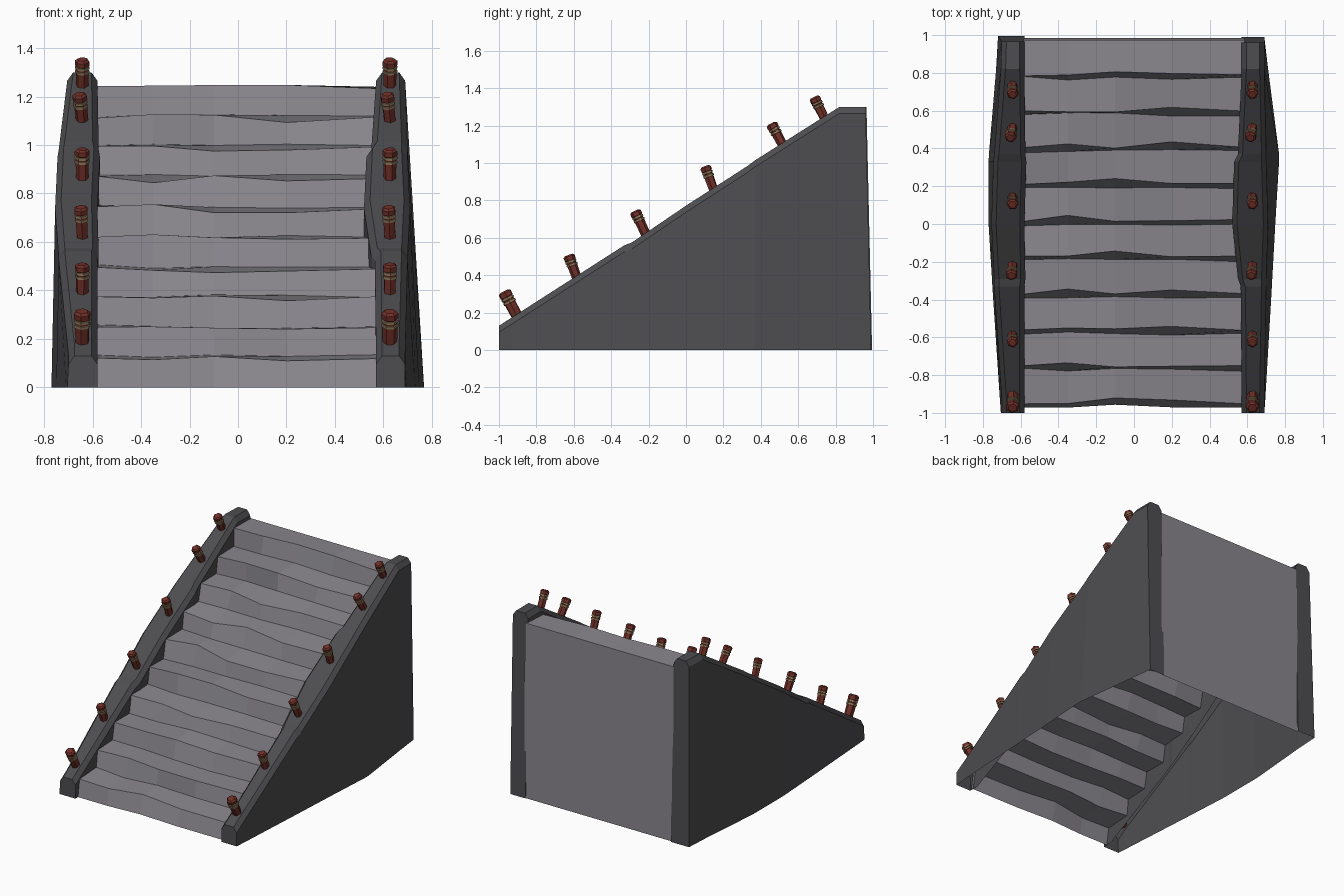
import bpy, bmesh, random
from math import cos, sin, tau, radians
from mathutils import Matrix, Vector, Euler

random.seed(4)
cube = bpy.data.objects.get("Cube")
if cube:
    bpy.data.objects.remove(cube, do_unlink=True)


def material(name, rgb):
    m = bpy.data.materials.new(name)
    m.use_nodes = True
    m.diffuse_color = (*rgb, 1)
    m.node_tree.nodes["Principled BSDF"].inputs["Base Color"].default_value = (*rgb, 1)
    return m


STEP = material("step stone", (0.25, 0.24, 0.265))
WALL = material("dark wall stone", (0.075, 0.074, 0.08))
RED = material("red peg", (0.17, 0.03, 0.022))
TAN = material("tan band", (0.3, 0.22, 0.12))


def finish(name, bm, mats):
    bmesh.ops.recalc_face_normals(bm, faces=bm.faces)
    mesh = bpy.data.meshes.new(name)
    bm.to_mesh(mesh)
    bm.free()
    for m in mats:
        mesh.materials.append(m)
    ob = bpy.data.objects.new(name, mesh)
    bpy.context.collection.objects.link(ob)
    return ob


def loft(bm, rows, closed=False):
    """Skin rows of points; returns the vertex rows and the face bands."""
    vrows = [[bm.verts.new(p) for p in row] for row in rows]
    bands = []
    for a, b in zip(vrows, vrows[1:]):
        n = len(a)
        bands.append([bm.faces.new((a[i], a[(i + 1) % n], b[(i + 1) % n], b[i]))
                      for i in range(n if closed else n - 1)])
    return vrows, bands


# Worn steps and back panel: one folded sheet
COUNT, RISE, GOING, FRONT = 10, 0.124, 0.193, -0.965
XS = (-0.585, -0.35, -0.1, 0.2, 0.585)
rows = []
for k in range(COUNT):
    y, z = FRONT + k * GOING, k * RISE
    foot, nose = [], []
    for i, x in enumerate(XS):
        worn = 0.3 if i in (0, len(XS) - 1) else 1
        foot.append((x, y + random.uniform(-0.01, 0.01),
                     z + (random.uniform(-0.005, 0.012) if k else 0)))
        lean = 0.012 + random.uniform(0, 0.04) * worn
        if k == 5 and i == 1:
            lean += 0.03
        nose.append((x, y + lean, z + RISE + random.uniform(-0.025, 0.012) * worn))
    rows += [foot, nose]
rows.append([(x, 0.975, COUNT * RISE) for x in XS])
rows.append([(x, 0.985, 0) for x in XS])
bm = bmesh.new()
loft(bm, rows)
finish("steps", bm, [STEP])


# Side walls: bowed outer face, chamfered sloping rail, short inner skirt
# station: y, rail top z, base x, outer x, inner x
RIGHT = [(-1, 0.13, 0.69, 0.69, 0.57), (-0.93, 0.175, 0.695, 0.69, 0.57),
         (-0.33, 0.56, 0.73, 0.70, 0.565), (-0.29, 0.575, 0.732, 0.70, 0.55),
         (0, 0.772, 0.748, 0.71, 0.52), (0.33, 0.985, 0.768, 0.70, 0.53),
         (0.37, 1.015, 0.768, 0.70, 0.55), (0.82, 1.3, 0.71, 0.69, 0.57),
         (0.96, 1.3, 0.69, 0.69, 0.57)]
LEFT = [(-1, 0.13, 0.705, 0.70, 0.58), (-0.93, 0.175, 0.71, 0.70, 0.58),
        (-0.33, 0.56, 0.75, 0.74, 0.58), (-0.29, 0.575, 0.752, 0.74, 0.575),
        (0, 0.772, 0.77, 0.755, 0.58), (0.33, 0.985, 0.77, 0.745, 0.57),
        (0.37, 1.015, 0.768, 0.74, 0.575), (0.82, 1.3, 0.73, 0.705, 0.58),
        (0.965, 1.3, 0.72, 0.70, 0.58)]


def side_wall(name, stations, side):
    rows = []
    for k, (y, top, base, outer, inner) in enumerate(stations):
        end = k in (0, len(stations) - 1)
        low = 0 if end else max(0, top - 0.26)
        edge = top - 0.035
        section = [(base, 0), (outer, edge), (outer - 0.025, top),
                   (inner + 0.025, top), (inner, edge), (inner, low)]
        slant = 0.03 if k == len(stations) - 1 else 0
        rows.append([(side * x, y + slant * (1 - z / 1.3), z) for x, z in section])
    bm = bmesh.new()
    vrows, _ = loft(bm, rows)
    for row in (vrows[0], vrows[-1]):
        bm.faces.new(row)
    finish(name, bm, [WALL])


side_wall("right_wall", RIGHT, 1)
side_wall("left_wall", LEFT, -1)


# Hexagonal pegs with two tan bands and a flared cap
# profile: radius, height, colour of the band above
PEG = [(0.025, -0.05, 0), (0.027, 0.065, 0), (0.031, 0.066, 1), (0.031, 0.076, 1),
       (0.027, 0.077, 0), (0.027, 0.083, 0), (0.031, 0.084, 1), (0.031, 0.094, 1),
       (0.027, 0.095, 0), (0.031, 0.1, 0), (0.031, 0.118, 0), (0.021, 0.126, 0)]


def peg(name, base, tilt, sway, size):
    bm = bmesh.new()
    rings = [[(r * cos(tau * i / 6), r * sin(tau * i / 6), z) for i in range(6)]
             for r, z, _ in PEG]
    vrows, bands = loft(bm, rings, closed=True)
    for band, (_, _, colour) in zip(bands, PEG):
        for f in band:
            f.material_index = colour
    for row in (vrows[0], vrows[-1]):
        bm.faces.new(row)
    turn = Euler((radians(tilt), radians(sway), 0)).to_matrix().to_4x4()
    spin = Matrix.Rotation(random.uniform(0, 1), 4, "Z")
    bm.transform(Matrix.Translation(Vector(base)) @ turn @ spin @ Matrix.Scale(size, 4))
    finish(name, bm, [RED, TAN])


# peg: y, z, forward tilt, sideways sway, size
PEGS = [(-0.905, 0.185, 28, 0, 1.16), (-0.585, 0.39, 20, 0, 1),
        (-0.22, 0.63, 25, -3, 1), (0.145, 0.865, 20, 0, 1),
        (0.515, 1.1, 28, -6, 1), (0.74, 1.24, 26, 0, 1)]
for side, label, x in ((1, "right", 0.627), (-1, "left", -0.643)):
    for n, (y, z, tilt, sway, size) in enumerate(PEGS, 1):
        peg(f"{label}_peg_{n}", (x, y, z), tilt, sway, size)
